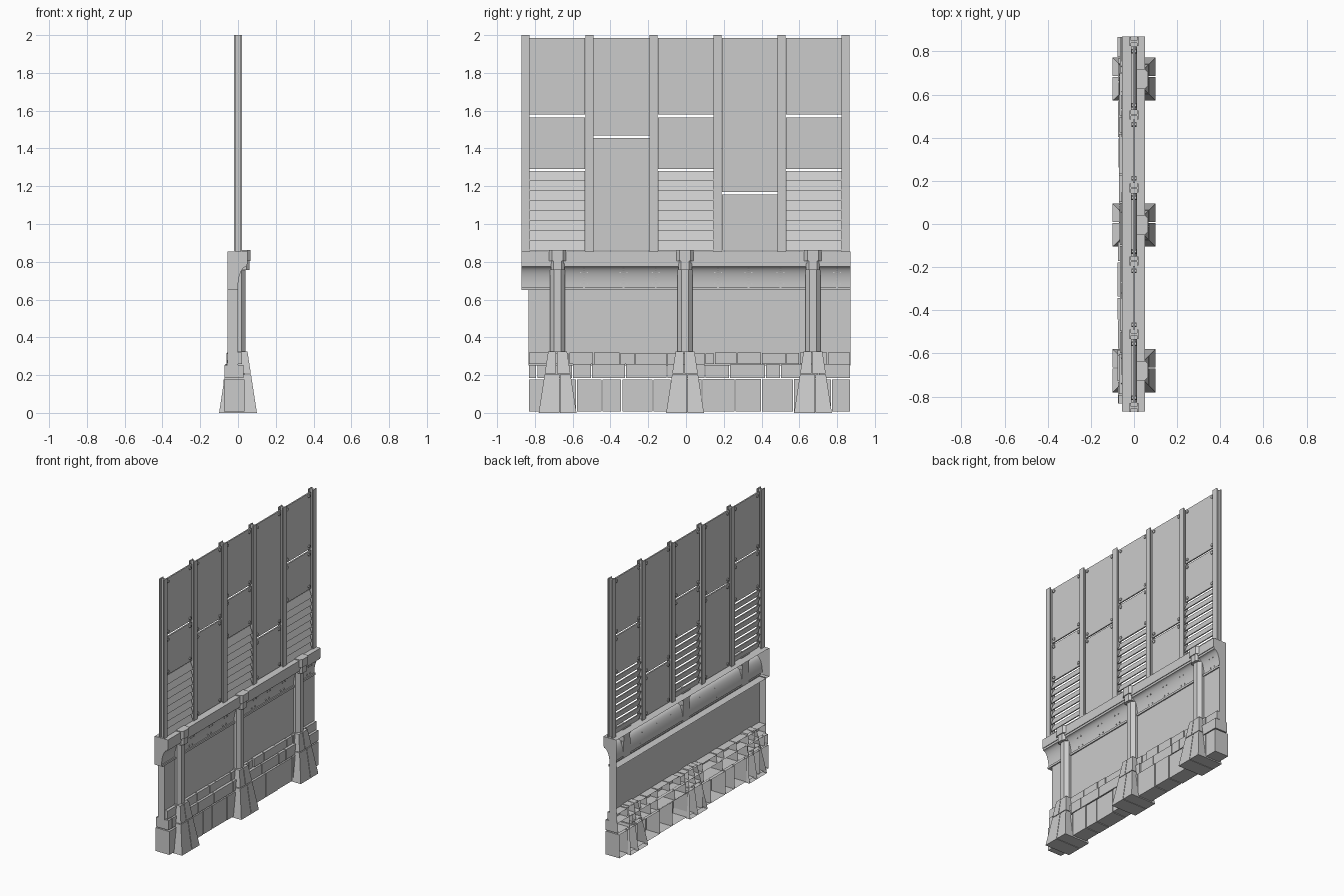
import bpy, math, random
from mathutils import Matrix

if "Cube" in bpy.data.objects:
    bpy.data.objects.remove(bpy.data.objects["Cube"])

random.seed(4)
Y0, Y1 = -0.87, 0.87            # wall ends
COLS = (-0.68, -0.005, 0.672)   # column centres
POSTS = [-0.85 + i * 0.339 for i in range(6)]


def make(name, verts, faces, smooth=False):
    me = bpy.data.meshes.new(name)
    me.from_pydata(verts, [], faces)
    me.update()
    ob = bpy.data.objects.new(name, me)
    bpy.context.collection.objects.link(ob)
    if smooth:
        for p in me.polygons:
            p.use_smooth = True
    return ob


def join(name, parts, smooth=False):
    """Merge (verts, faces) pieces into a single object."""
    vs, fs = [], []
    for v, f in parts:
        n = len(vs)
        vs += v
        fs += [tuple(i + n for i in q) for q in f]
    return make(name, vs, fs, smooth)


def hexa(lo, hi, open_back=False):
    """Block from two rectangles (x0,x1,y0,y1,z); open_back leaves off the -x face."""
    v = []
    for x0, x1, y0, y1, z in (lo, hi):
        v += [(x0, y0, z), (x1, y0, z), (x1, y1, z), (x0, y1, z)]
    f = [(3, 2, 1, 0), (4, 5, 6, 7), (0, 1, 5, 4), (1, 2, 6, 5), (2, 3, 7, 6)]
    if not open_back:
        f.append((3, 0, 4, 7))
    return v, f


def box(x0, x1, y0, y1, z0, z1, open_back=False):
    return hexa((x0, x1, y0, y1, z0), (x0, x1, y0, y1, z1), open_back)


def strip(profile, y0, y1):
    """Sweep an open xz profile along y."""
    n = len(profile)
    v = [(x, y, z) for y in (y0, y1) for x, z in profile]
    return v, [(i, i + n, i + n + 1, i + 1) for i in range(n - 1)]


def prism(outline, z0, z1):
    """Extrude an xy outline in z, with caps."""
    n = len(outline)
    v = [(x, y, z) for z in (z0, z1) for x, y in outline]
    f = [(i, (i + 1) % n, (i + 1) % n + n, i + n) for i in range(n)]
    return v, f + [tuple(range(n))[::-1], tuple(range(n, 2 * n))]


def bolt(x, y, z, r, h):
    """Six-sided bolt head pointing along x."""
    ring = [(math.cos(k * math.pi / 3) * r, math.sin(k * math.pi / 3) * r) for k in range(6)]
    v = [(x + d, y + a, z + b) for d in (0, h) for a, b in ring]
    f = [(i, (i + 1) % 6, (i + 1) % 6 + 6, i + 6) for i in range(6)]
    return v, f + [tuple(range(6, 12))]


# H-section posts
for y in POSTS:
    join("post", [box(0.013, 0.02, y - 0.021, y + 0.021, 0.855, 2.0),
                  box(-0.02, -0.013, y - 0.021, y + 0.021, 0.855, 2.0),
                  box(-0.013, 0.013, y - 0.005, y + 0.005, 0.855, 2.0)])

# Panels, bolts and louvres in each bay
splits = [((1.29, 1.565), (1.58, 1.985)), ((0.86, 1.455), (1.468, 1.985)),
          ((1.29, 1.565), (1.58, 1.985)), ((0.86, 1.155), (1.17, 1.985)),
          ((1.29, 1.565), (1.58, 1.985))]
for i, rows in enumerate(splits):
    yc = (POSTS[i] + POSTS[i + 1]) / 2
    a, b = yc - 0.147, yc + 0.147
    join("panel", [box(-0.005, 0.005, a, b, z0, z1) for z0, z1 in rows])
    join("panel_bolts", [bolt(s * 0.005, y, z, 0.011, s * 0.006) for s in (-1, 1)
                         for z0, z1 in rows for y in (a + 0.022, b - 0.022)
                         for z in (z0 + 0.022, z1 - 0.022)])
    if i % 2 == 0:
        slats = []
        for k in range(8):
            z = 0.857 + k * 0.053
            slats.append(hexa((0.007, 0.015, a, b, z), (-0.013, -0.005, a, b, z + 0.052)))
        join("louvres", slats)

# Top beam, cove, and backing ledge form a shell that is open at the back
arc = [(0.045 - 0.045 * math.cos(t), 0.665 + 0.11 * math.sin(t))
       for t in [k * math.pi / 2 / 10 for k in range(11)]]
join("cove", [strip(arc, Y0, Y1)], smooth=True)
join("beam", [strip([(-0.055, 0.855), (0.05, 0.855), (0.05, 0.79),
                     (0.045, 0.79), (0.045, 0.775)], Y0, Y1)])
join("cove_lip", [strip([(0.0, 0.665), (0.008, 0.665), (0.008, 0.65), (-0.055, 0.65)], Y0, Y1)])
cap = [(-0.055, 0.65), (0.0, 0.65)] + arc + [(0.05, 0.79), (0.05, 0.855), (-0.055, 0.855)]
for y in (Y0, Y1):
    make("beam_end", [(x, y, z) for x, z in cap], [tuple(range(len(cap)))])

# Cove seams and rivets
seams = [-0.54, -0.33, -0.16, 0.17, 0.33, 0.5, 0.8]
join("cove_seams", [strip([(x + 0.003, z - 0.002) for x, z in arc], y - 0.005, y + 0.005)
                    for y in seams])
join("cove_rivets", [bolt(x, y + d, z, 0.004, 0.005) for y in seams for d in (-0.018, 0.018)
                     for x, z in (arc[1], arc[5])])

# Recessed wall face with its end returns
WY0 = -0.835
make("wall", [(-0.055, WY0, 0.25), (0, WY0, 0.25), (0, Y1, 0.25), (-0.055, Y1, 0.25),
              (-0.055, WY0, 0.655), (0, WY0, 0.655), (0, Y1, 0.655), (-0.055, Y1, 0.655)],
     [(0, 1, 5, 4), (1, 2, 6, 5), (2, 3, 7, 6)])

# Stone courses, each stone open at the back
courses = [
    ("lower_stones", 0.008, 0.178, 0.037, -0.073,
     [-.835, -.73, -.58, -.445, -.34, -.175, -.08, .085, .26, .40, .57, .66, .77, .87]),
    ("middle_stones", 0.184, 0.256, 0.031, -0.068,
     [-.835, -.79, -.6, -.5, -.32, -.1, .1, .23, .42, .5, .7, .87]),
    ("upper_stones", 0.26, 0.318, 0.018, -0.058,
     [-.835, -.7, -.62, -.49, -.35, -.27, -.1, .1, .15, .27, .4, .53, .6, .75, .87])]
for name, z0, z1, xf, xb, ys in courses:
    parts = []
    for y0, y1 in zip(ys, ys[1:]):
        j = random.uniform(-0.004, 0.004)
        parts.append(box(xb + j, xf + j, y0 + 0.003, y1 - 0.003, z0, z1 + j * 0.7, True))
    join(name, parts)

# Columns with pedestal and capital
def half(z):
    """Pedestal half-width at height z."""
    return 0.1 - 0.05 * z / 0.325


for c in COLS:
    blocks = []
    for z0, z1, s in ((0.0, 0.203, 0.012), (0.208, 0.325, -0.006)):
        h0, h1 = half(z0), half(z1)
        blocks.append(hexa((-h0, h0, c - h0, c + s - 0.002, z0),
                           (-h1, h1, c - h1, c + s - 0.002, z1), True))
        blocks.append(hexa((-h0, h0, c + s + 0.002, c + h0, z0),
                           (-h1, h1, c + s + 0.002, c + h1, z1), True))
    join("pedestal", blocks)
    join("column", [prism([(0, c - 0.04), (0.018, c - 0.04), (0.04, c - 0.018),
                           (0.04, c + 0.018), (0.018, c + 0.04), (0, c + 0.04)], 0.325, 0.77)])

    def head(h, x, t):
        return [(0.0, c - h), (x - t, c - h), (x, c - h + t), (x, c + h - t), (x - t, c + h), (0.0, c + h)]
    join("capital", [prism(head(0.036, 0.06, 0.014), 0.757, 0.805),
                     prism(head(0.046, 0.066, 0.016), 0.805, 0.862)])
